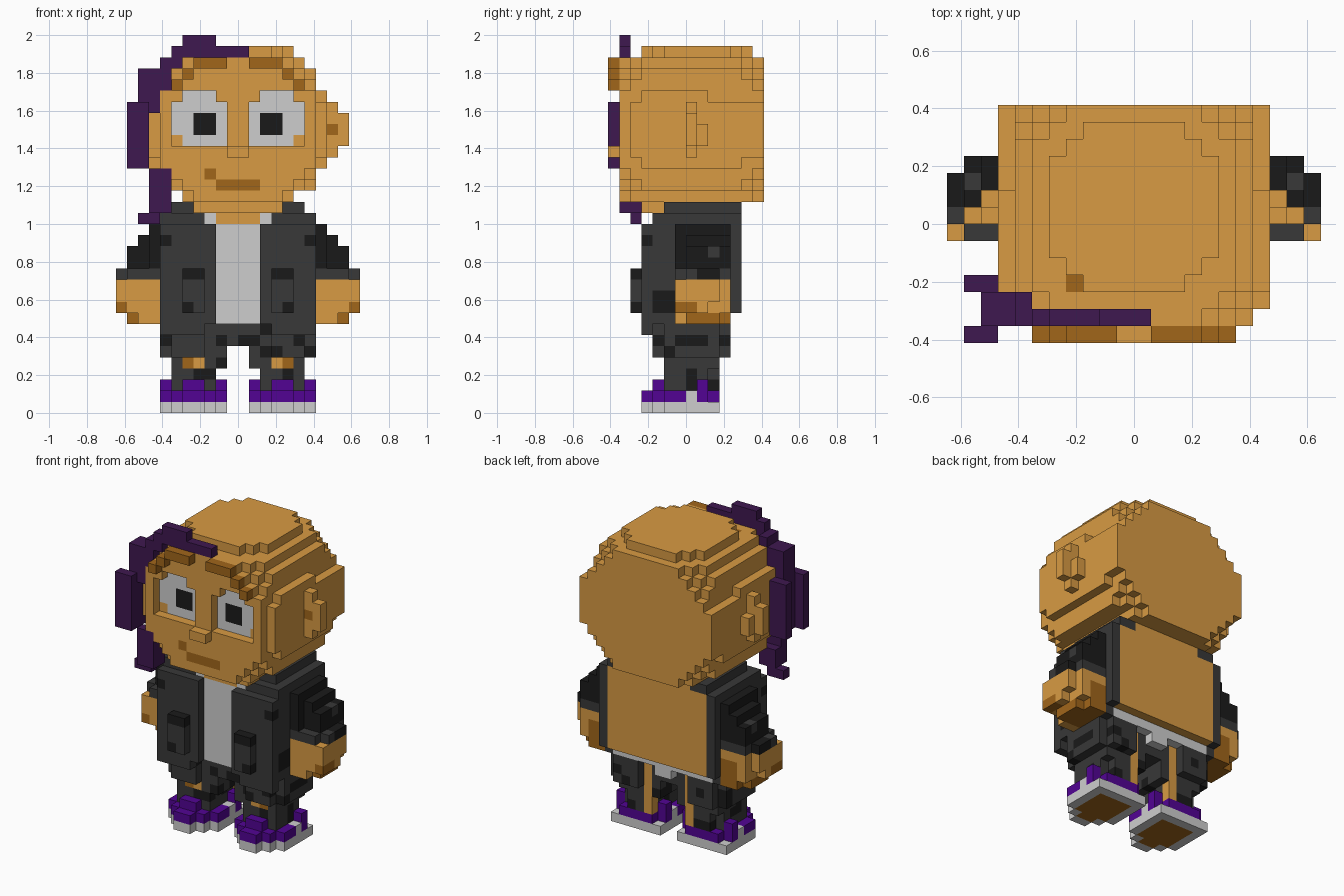
import bpy, bmesh, random

cube = bpy.data.objects.get("Cube")
if cube:
    bpy.data.objects.remove(cube, do_unlink=True)

random.seed(4)
U = 2 / 34  # edge of one block


def lin(c):
    c /= 255
    return c / 12.92 if c <= 0.04045 else ((c + 0.055) / 1.055) ** 2.4


MATS = {}
for name, rgb in {
    "skin": (216, 155, 67), "brown": (161, 102, 26), "light grey": (206, 206, 206),
    "charcoal": (56, 56, 56), "black": (26, 26, 26),
    "shoe purple": (82, 4, 148), "hair purple": (62, 24, 80),
}.items():
    m = bpy.data.materials.new(name)
    m.use_nodes = True
    col = [lin(c) for c in rgb] + [1]
    m.diffuse_color = col
    m.node_tree.nodes["Principled BSDF"].inputs["Base Color"].default_value = col
    MATS[name] = m

SIDES = [((1, 0, 0), [(1, 0, 0), (1, 1, 0), (1, 1, 1), (1, 0, 1)]),
         ((-1, 0, 0), [(0, 0, 0), (0, 0, 1), (0, 1, 1), (0, 1, 0)]),
         ((0, 1, 0), [(0, 1, 0), (0, 1, 1), (1, 1, 1), (1, 1, 0)]),
         ((0, -1, 0), [(0, 0, 0), (1, 0, 0), (1, 0, 1), (0, 0, 1)]),
         ((0, 0, 1), [(0, 0, 1), (1, 0, 1), (1, 1, 1), (0, 1, 1)]),
         ((0, 0, -1), [(0, 0, 0), (0, 1, 0), (1, 1, 0), (1, 0, 0)])]


def part(name, boxes, side=0, speckle=0):
    """Fill boxes (colour, x0, x1, y0, y1, z0, z1) in order; None carves.
    side: 0 as given, 1 or -1 one side only, 2 both sides mirrored."""
    cells = {}
    for col, x0, x1, y0, y1, z0, z1 in boxes:
        for x in range(x0, x1):
            for y in range(y0, y1):
                for z in range(z0, z1):
                    xs = {0: [x], 1: [x], -1: [-1 - x], 2: [x, -1 - x]}[side]
                    for xx in xs:
                        if col is None:
                            cells.pop((xx, y, z), None)
                        else:
                            cells[xx, y, z] = col
    for k in sorted(cells):
        if cells[k] == "charcoal" and random.random() < speckle:
            cells[k] = "black"
    used = sorted(set(cells.values()))
    bm = bmesh.new()
    verts = {}
    for (x, y, z), col in cells.items():
        for d, corners in SIDES:
            if (x + d[0], y + d[1], z + d[2]) in cells:
                continue
            loop = []
            for c in corners:
                k = (x + c[0], y + c[1], z + c[2])
                if k not in verts:
                    verts[k] = bm.verts.new([v * U for v in k])
                loop.append(verts[k])
            f = bm.faces.new(loop)
            f.material_index = used.index(col)
    me = bpy.data.meshes.new(name)
    bm.to_mesh(me)
    bm.free()
    for u in used:
        me.materials.append(MATS[u])
    ob = bpy.data.objects.new(name, me)
    bpy.context.collection.objects.link(ob)
    return ob


# Head: slices front to back, each a string of half-widths from jaw to crown
head = []
for y0, y1, widths in [(-6, -5, "4567777777654"), (-5, -4, "5677888887765"),
                       (-4, 2, "5778888888776"), (2, 5, "5778888887776"),
                       (5, 6, "5677888887765"), (6, 7, "4567888887654")]:
    for i, w in enumerate(widths):
        head.append(("skin", 0, int(w), y0, y1, 19 + i, 20 + i))
# Stepped crown and chin
head += [("skin", 0, 3, -4, 6, 32, 33), ("skin", 0, 4, -3, 5, 32, 33),
         ("skin", 0, 5, -2, 4, 32, 33), ("skin", 0, 4, -4, 0, 18, 19)]
# Nose and recessed eyes
head += [("skin", 0, 1, -7, -6, 23, 24),
         (None, 1, 6, -6, -5, 24, 28), (None, 2, 5, -6, -5, 28, 29),
         ("light grey", 1, 6, -5, -4, 25, 28), ("light grey", 2, 5, -5, -4, 28, 29),
         ("light grey", 1, 5, -5, -4, 24, 25), ("black", 2, 4, -5, -4, 25, 27)]
# Brows
head += [("brown", 1, 4, -7, -6, 31, 32), ("brown", 4, 5, -7, -6, 30, 31),
         ("brown", 5, 6, -7, -6, 29, 30)]
both = [(c, s[0] if k else -s[1], s[1] if k else -s[0], *s[2:])
        for c, *s in head for k in (0, 1)]
# Crooked mouth and a mark on the crown
part("head", both + [("brown", -2, 2, -6, -5, 20, 21), ("brown", -3, -2, -6, -5, 21, 22),
                     ("brown", -4, -3, -4, -3, 31, 32)])

# Hair: a lock sweeping over the brow and down the right side
part("hair", [
    ("hair purple", -5, -2, -6, -5, 33, 34),
    ("hair purple", -6, 1, -6, -5, 32, 33),
    ("hair purple", -7, -5, -6, -5, 31, 32),
    ("hair purple", -7, -6, -5, -4, 31, 32),
    ("hair purple", -9, -6, -6, -5, 29, 31),
    ("hair purple", -9, -7, -5, -4, 29, 31),
    ("hair purple", -9, -7, -6, -5, 27, 29),
    ("hair purple", -9, -8, -6, -4, 20, 29),
    ("hair purple", -10, -8, -7, -6, 22, 28),
    ("hair purple", -10, -8, -4, -3, 22, 28),
    ("hair purple", -8, -6, -6, -5, 18, 22),
    ("hair purple", -8, -6, -5, -4, 18, 20),
    (None, -9, -8, -6, -4, 20, 22),
    ("hair purple", -9, -7, -5, -4, 17, 18)])

# Torso: bare back, shirt front and hem
part("torso", [
    ("skin", 0, 6, -1, 5, 9, 18), ("skin", 0, 4, -1, 5, 18, 19),
    ("skin", 0, 2, -3, -1, 16, 18),
    ("light grey", 0, 2, -3, -1, 8, 17), ("light grey", 2, 3, -3, -1, 17, 18),
    ("light grey", 0, 6, -1, 4, 8, 9), ("light grey", 0, 1, 3, 4, 7, 8)], 2)

# Open coat with pockets
part("coat", [
    ("charcoal", 2, 7, -4, 5, 9, 17), ("charcoal", 2, 7, -4, 4, 8, 9),
    ("charcoal", 3, 7, -4, -3, 7, 8),
    ("charcoal", 3, 7, -3, 5, 17, 18),
    (None, 0, 6, -1, 5, 7, 18),
    ("charcoal", 4, 6, -2, 5, 18, 19),
    ("black", 6, 7, -3, 0, 9, 11), ("black", 6, 7, -4, -3, 15, 16),
    ("charcoal", 3, 5, -5, -4, 9, 13), ("black", 3, 5, -5, -4, 12, 13),
    ("black", 4, 5, -5, -4, 9, 10)], 2)

for sgn, label in ((1, "left"), (-1, "right")):
    # Ear
    part(label + "_ear", [
        ("skin", 8, 9, 0, 1, 23, 28), ("skin", 9, 10, 0, 1, 24, 27),
        ("skin", 8, 9, 1, 2, 24, 26), ("brown", 8, 9, 0, 1, 25, 26)], sgn)

    # Stepped sleeve with cuff
    part(label + "_sleeve", [
        ("black", 7, 8, -1, 4, 13, 17),
        ("black", 8, 9, 0, 4, 15, 16), ("black", 8, 10, 0, 4, 13, 15),
        ("charcoal", 9, 10, 2, 3, 14, 15),
        ("charcoal", 7, 10, -1, 4, 12, 13), ("charcoal", 10, 11, 0, 3, 12, 13),
        ("black", 10, 11, 1, 3, 12, 13)], sgn)

    # Hand with trimmed lower corners
    part(label + "_hand", [
        ("skin", 7, 10, -1, 4, 9, 12), ("skin", 10, 11, -1, 3, 9, 12),
        ("brown", 7, 10, -1, 4, 8, 9), ("skin", 7, 9, -1, 0, 8, 9),
        (None, 9, 10, -1, 0, 8, 9), (None, 9, 10, 3, 4, 8, 9),
        (None, 10, 11, 2, 3, 9, 10),
        ("brown", 10, 11, -1, 1, 9, 10), ("brown", 7, 9, 3, 4, 8, 11)], sgn)

    # Ragged trouser leg with bare patches at knee and calf
    part(label + "_trouser_leg", [
        ("charcoal", 0, 3, -2, 3, 6, 8), ("charcoal", 1, 6, -2, 3, 4, 8),
        ("charcoal", 3, 6, -3, 4, 5, 8), ("charcoal", 6, 7, -2, 3, 5, 8),
        ("charcoal", 2, 6, -2, 3, 2, 4), (None, 5, 6, 2, 3, 2, 4),
        ("charcoal", 2, 6, -1, 2, 1, 2),
        ("skin", 3, 4, -2, -1, 4, 5), ("brown", 4, 5, -2, -1, 4, 5),
        ("skin", 2, 3, 2, 3, 2, 8)], sgn, 0.28)

    # Shoe with stepped toe, pale sole and brown tread
    shoe = []
    for col, z, back in (("light grey", 0, 3), ("shoe purple", 1, 0)):
        shoe += [(col, 3, 5, -4, -3, z, z + 1), (col, 2, 6, -3, -2, z, z + 1),
                 (col, 1, 7, -2, back, z, z + 1)]
    shoe += [("brown", 2, 6, -2, 2, 0, 1), ("brown", 3, 5, -3, -2, 0, 1),
             ("light grey", 1, 7, 0, 1, 1, 2), ("shoe purple", 2, 6, 1, 3, 1, 2),
             ("shoe purple", 1, 2, 1, 2, 1, 3), ("shoe purple", 6, 7, 1, 2, 1, 3),
             ("shoe purple", 3, 5, -3, -2, 2, 3)]
    part(label + "_shoe", shoe, sgn)
